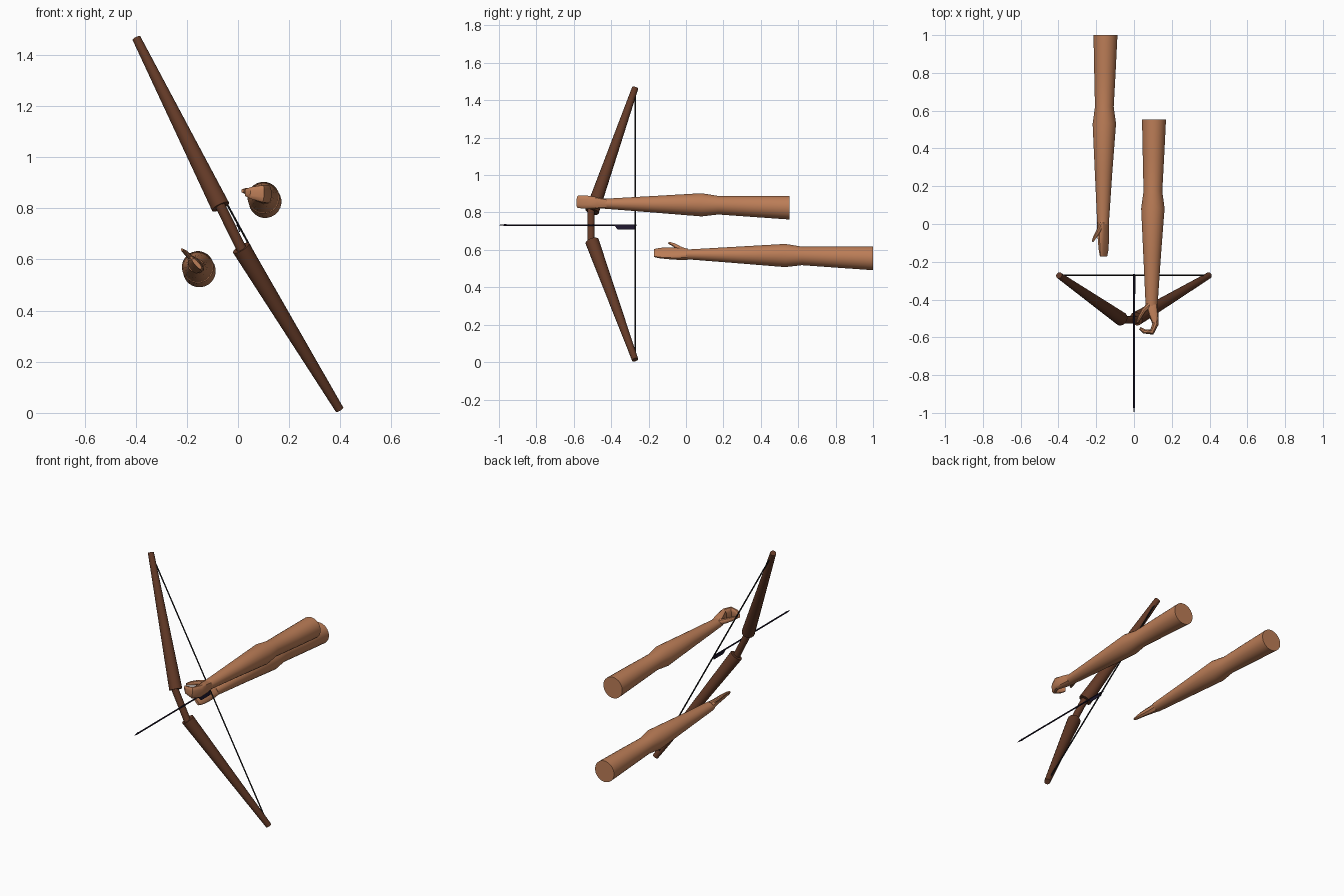
import bpy, bmesh, math
from mathutils import Vector as V

if "Cube" in bpy.data.objects:
    bpy.data.objects.remove(bpy.data.objects["Cube"])


def colour(name, rgb):
    m = bpy.data.materials.new(name)
    m.diffuse_color = (*rgb, 1)
    m.use_nodes = True
    m.node_tree.nodes["Principled BSDF"].inputs["Base Color"].default_value = m.diffuse_color
    return m


SKIN = colour("skin", (0.50, 0.205, 0.095))
WOOD = colour("dark_wood", (0.125, 0.042, 0.02))
CORD = colour("black_cord", (0.012, 0.012, 0.014))
ARROW = colour("midnight_blue", (0.012, 0.008, 0.025))


def finish(bm, name, mat, angle=35):
    bmesh.ops.recalc_face_normals(bm, faces=bm.faces[:])
    me = bpy.data.meshes.new(name)
    bm.to_mesh(me)
    bm.free()
    ob = bpy.data.objects.new(name, me)
    bpy.context.collection.objects.link(ob)
    me.materials.append(mat)
    bpy.ops.object.select_all(action='DESELECT')
    ob.select_set(True)
    bpy.context.view_layer.objects.active = ob
    bpy.ops.object.shade_smooth_by_angle(angle=math.radians(angle))
    return ob


def loft(name, mat, stations, sides=20, up=(0, 0, 1), axis=None, square=1.0, angle=35):
    """Skin over elliptical sections: (centre, half width, half height along up)."""
    bm = bmesh.new()
    pts = [V(s[0]) for s in stations]
    rings = []
    for i, (c, hw, hh) in enumerate(stations):
        t = V(axis) if axis else pts[min(i + 1, len(pts) - 1)] - pts[max(i - 1, 0)]
        t.normalize()
        side = t.cross(V(up)).normalized()
        top = side.cross(t)
        ring = []
        for k in range(sides):
            a = math.tau * (k + 0.5) / sides
            ca, sa = math.cos(a), math.sin(a)
            x = math.copysign(abs(ca) ** square, ca)
            z = math.copysign(abs(sa) ** square, sa)
            ring.append(bm.verts.new(pts[i] + side * x * hw + top * z * hh))
        rings.append(ring)
    for a, b in zip(rings, rings[1:]):
        for k in range(sides):
            j = (k + 1) % sides
            bm.faces.new((a[k], a[j], b[j], b[k]))
    bm.faces.new(rings[0])
    bm.faces.new(rings[-1])
    return finish(bm, name, mat, angle)


def rod(name, mat, a, b, ra, rb, sides=16):
    return loft(name, mat, [(a, ra, ra), (b, rb, rb)], sides, up=(0, 1, 0.1))


# Bow: two tapered limbs, a slim grip and the string
rod("upper_limb", WOOD, (-0.068, -0.502, 0.806), (-0.397, -0.272, 1.465), 0.037, 0.017)
rod("lower_limb", WOOD, (0.012, -0.502, 0.645), (0.397, -0.272, 0.013), 0.037, 0.017)
rod("grip", WOOD, (-0.072, -0.508, 0.815), (0.017, -0.508, 0.635), 0.02, 0.02)
rod("bow_string", CORD, (-0.378, -0.272, 1.43), (0.378, -0.272, 0.045), 0.004, 0.004, 8)

# Arrow: shaft, point and a vane
rod("arrow_shaft", ARROW, (0, -0.265, 0.733), (0, -0.97, 0.733), 0.0045, 0.0045, 8)
rod("arrow_point", ARROW, (0, -0.96, 0.733), (0, -1.0, 0.733), 0.006, 0.001, 8)
bm = bmesh.new()
outline = [(-0.385, 0), (-0.365, -0.025), (-0.275, -0.025), (-0.275, 0)]
loops = [[bm.verts.new((s - d * 0.25, y, 0.733 + d)) for y, d in outline] for s in (-0.002, 0.002)]
for l in loops:
    bm.faces.new(l)
for k in range(4):
    j = (k + 1) % 4
    bm.faces.new((loops[0][k], loops[0][j], loops[1][j], loops[1][k]))
finish(bm, "arrow_vane", ARROW)


# Arms: upper arm, elbow swell, forearm narrowing to the wrist
def arm(name, x, y, z):
    # distance from the cut end, sideways drift, rise, half width, half height
    profile = [(0, 0, 0, 0.064, 0.064), (0.2, -0.003, 0.007, 0.057, 0.057),
               (0.38, -0.006, 0.013, 0.050, 0.050), (0.47, -0.006, 0.015, 0.0625, 0.0625),
               (0.72, -0.010, 0.018, 0.047, 0.045), (1.0, -0.013, 0.021, 0.031, 0.026)]
    loft(name, SKIN, [((x + dx, y - d, z + dz), w, h) for d, dx, dz, w, h in profile],
         sides=24, axis=(0, -1, 0))


arm("gripping_arm", 0.106, 0.553, 0.826)
arm("open_arm", -0.151, 1.0, 0.555)

# Curled hand: palm and fingers hook round to the left
loft("curled_hand", SKIN, [
    ((0.094, -0.43, 0.847), 0.031, 0.026), ((0.104, -0.48, 0.851), 0.026, 0.033),
    ((0.114, -0.53, 0.855), 0.017, 0.036), ((0.094, -0.573, 0.857), 0.015, 0.034),
    ((0.052, -0.568, 0.860), 0.012, 0.024), ((0.032, -0.552, 0.862), 0.008, 0.015)],
    sides=12, square=0.7)
loft("curled_thumb", SKIN, [
    ((0.085, -0.425, 0.855), 0.016, 0.018), ((0.050, -0.460, 0.863), 0.014, 0.015),
    ((0.030, -0.495, 0.867), 0.011, 0.012), ((0.018, -0.522, 0.868), 0.006, 0.007)], sides=10)

# Open hand: flat tilted blade with the thumb raised
TILT = (-0.66, 0, 0.75)
loft("open_hand", SKIN, [
    ((-0.164, 0.01, 0.576), 0.026, 0.030), ((-0.164, -0.04, 0.579), 0.020, 0.037),
    ((-0.162, -0.09, 0.582), 0.016, 0.038), ((-0.161, -0.14, 0.583), 0.012, 0.034),
    ((-0.161, -0.172, 0.583), 0.008, 0.026)], sides=12, up=TILT, square=0.7)
loft("open_thumb", SKIN, [
    ((-0.165, 0.005, 0.588), 0.013, 0.018), ((-0.186, -0.035, 0.607), 0.011, 0.014),
    ((-0.205, -0.065, 0.627), 0.009, 0.010), ((-0.219, -0.092, 0.638), 0.005, 0.006)],
    sides=10, up=TILT)
